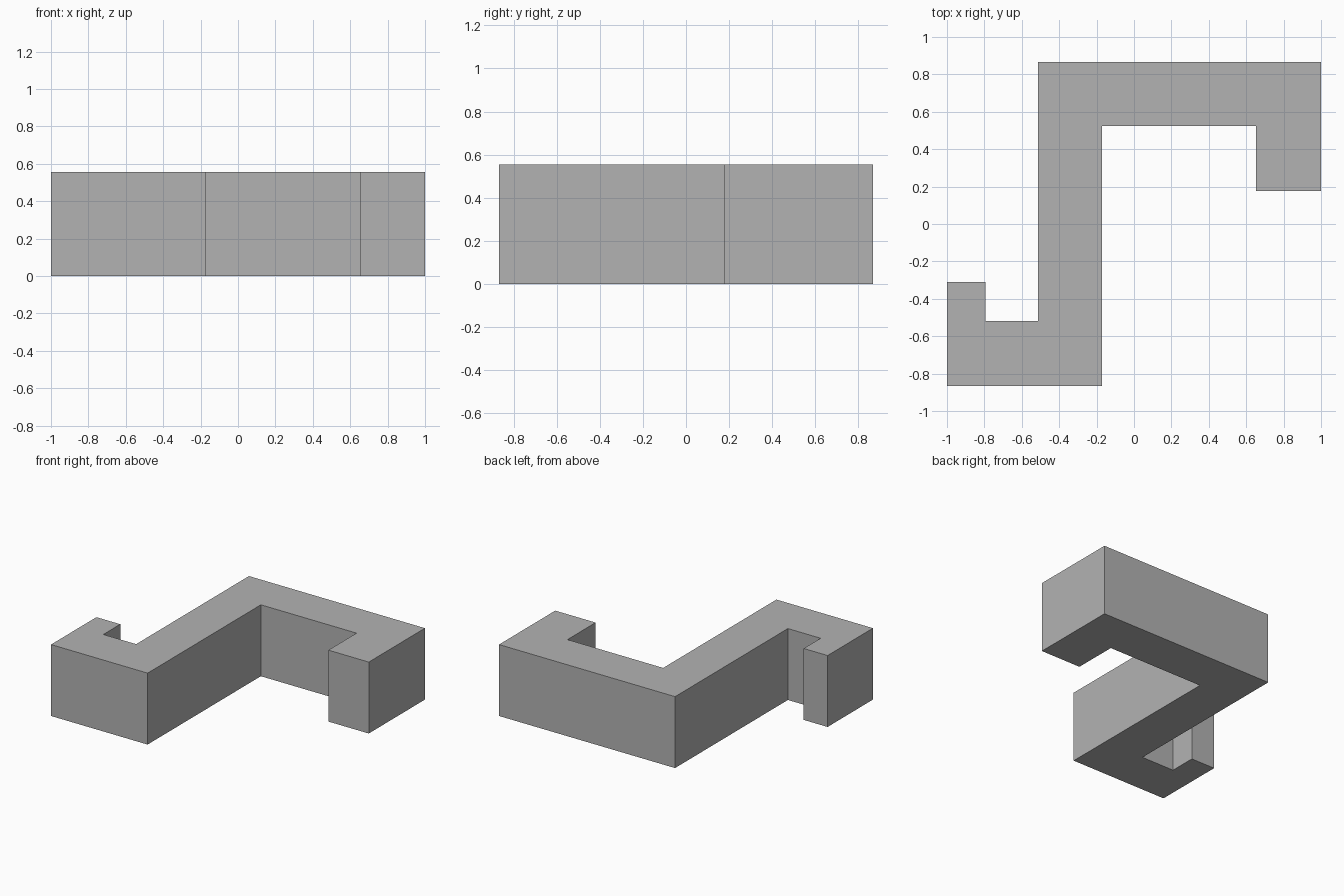
import bpy
import bmesh

cube = bpy.data.objects.get("Cube")
if cube:
    bpy.data.objects.remove(cube, do_unlink=True)

HEIGHT = 0.555

# Plain grey finish
grey = bpy.data.materials.new("plain_grey")
grey.use_nodes = True
colour = (0.45, 0.45, 0.45, 1)
grey.diffuse_color = colour
grey.node_tree.nodes["Principled BSDF"].inputs["Base Color"].default_value = colour


def extrude_profile(name, outline, height, material):
    """Raise a flat outline into a solid bar standing on the ground."""
    bm = bmesh.new()
    face = bm.faces.new([bm.verts.new((x, y, 0)) for x, y in outline])
    raised = bmesh.ops.extrude_face_region(bm, geom=[face], use_keep_orig=True)
    top = [g for g in raised["geom"] if isinstance(g, bmesh.types.BMVert)]
    bmesh.ops.translate(bm, verts=top, vec=(0, 0, height))
    bmesh.ops.recalc_face_normals(bm, faces=bm.faces)
    mesh = bpy.data.meshes.new(name)
    bm.to_mesh(mesh)
    bm.free()
    mesh.materials.append(material)
    obj = bpy.data.objects.new(name, mesh)
    bpy.context.collection.objects.link(obj)
    return obj


# Z-section bar: front flange with short lip, web, back flange with long lip
z_outline = [
    (-1, -0.867), (-0.17, -0.867), (-0.17, 0.523), (0.653, 0.523),
    (0.653, 0.177), (1, 0.177), (1, 0.867), (-0.513, 0.867),
    (-0.513, -0.518), (-0.795, -0.518), (-0.795, -0.31), (-1, -0.31),
]
extrude_profile("z_section_bar", z_outline, HEIGHT, grey)
